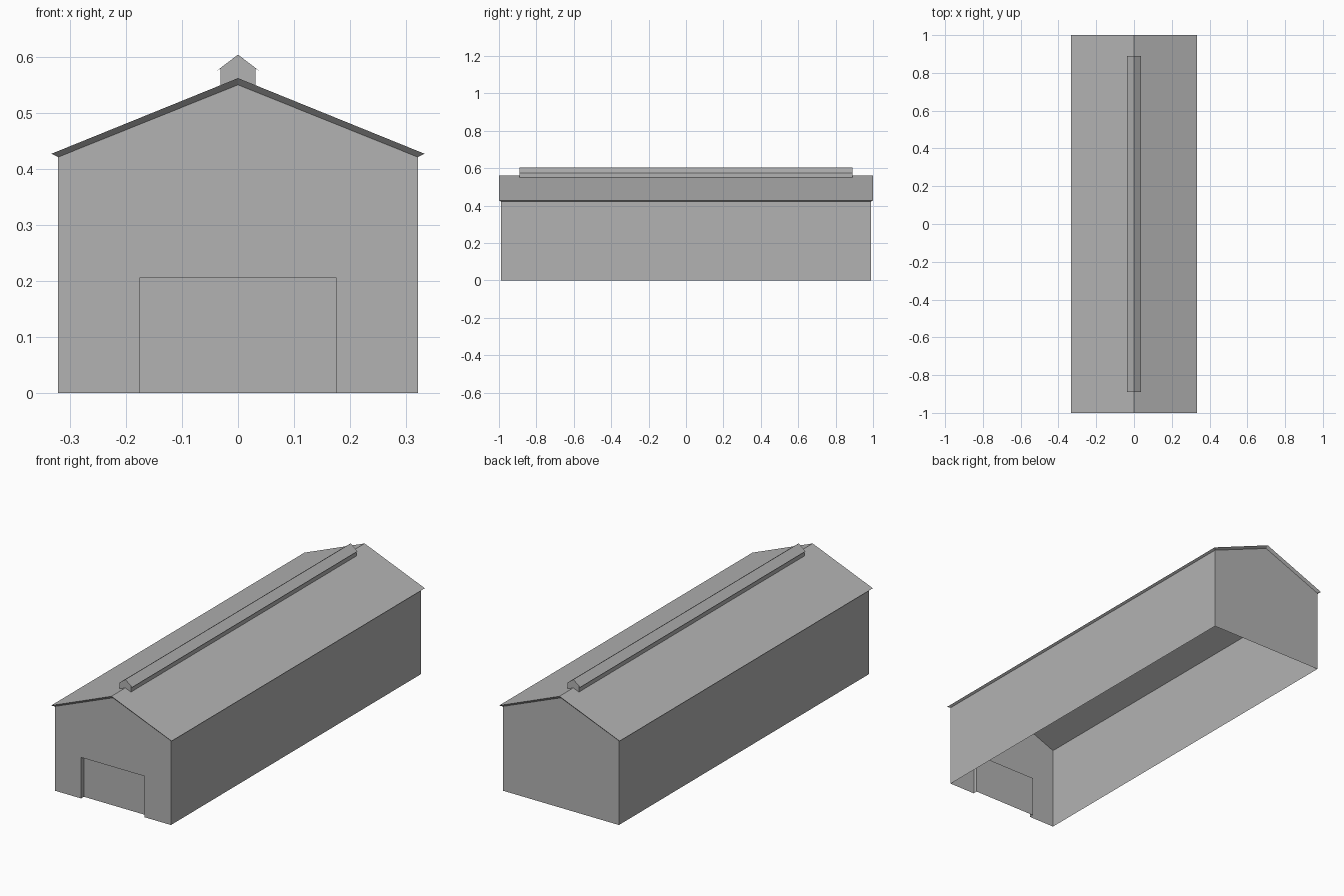
import bpy
import bmesh

if "Cube" in bpy.data.objects:
    bpy.data.objects.remove(bpy.data.objects["Cube"], do_unlink=True)

GREY = (0.45, 0.45, 0.45, 1)
grey = bpy.data.materials.new("plain grey")
grey.use_nodes = True
grey.diffuse_color = GREY
grey.node_tree.nodes["Principled BSDF"].inputs["Base Color"].default_value = GREY


def build(name, faces):
    """Make an object from a list of faces, welding shared corners."""
    bm = bmesh.new()
    for pts in faces:
        bm.faces.new([bm.verts.new(p) for p in pts])
    bmesh.ops.remove_doubles(bm, verts=bm.verts, dist=0.0001)
    bmesh.ops.recalc_face_normals(bm, faces=bm.faces)
    mesh = bpy.data.meshes.new(name)
    bm.to_mesh(mesh)
    bm.free()
    mesh.materials.append(grey)
    obj = bpy.data.objects.new(name, mesh)
    bpy.context.collection.objects.link(obj)
    return obj


def at_y(profile, y):
    return [(x, y, z) for x, z in profile]


def strips(a, b, closed=False):
    """Quads joining two matching rows of points."""
    n = len(a)
    return [[a[i], a[(i + 1) % n], b[(i + 1) % n], b[i]]
            for i in range(n if closed else n - 1)]


# Main dimensions
half_w, half_l = 0.321, 0.988
eave_z, ridge_z = 0.421, 0.55
door_w, door_h, recess = 0.176, 0.205, 0.022

# Walls: open-bottomed shell with a recessed doorway in the front gable
gable = [(-half_w, 0), (-half_w, eave_z), (0, ridge_z),
         (half_w, eave_z), (half_w, 0)]
opening = [(door_w, 0), (door_w, door_h), (-door_w, door_h), (-door_w, 0)]
faces = [at_y(gable + opening, -half_l), at_y(gable, half_l)]
for s in (-1, 1):
    x = s * half_w
    faces.append([(x, -half_l, 0), (x, half_l, 0),
                  (x, half_l, eave_z), (x, -half_l, eave_z)])
inner = at_y(opening, -half_l + recess)
faces += strips(at_y(opening, -half_l), inner)
build("walls", faces)

# Large door set back in the doorway
build("door", [inner[::-1]])

# Main roof: thin slab whose edges flare out past the walls
under = [(-half_w, eave_z), (0, ridge_z), (half_w, eave_z)]
over = [(-0.333, 0.427), (0, 0.562), (0.333, 0.427)]
uf, ub = at_y(under, -half_l), at_y(under, half_l)
of, ob = at_y(over, -1), at_y(over, 1)
faces = strips(uf, ub) + strips(of, ob) + strips(uf, of) + strips(ub, ob)
for i in (0, 2):
    faces.append([uf[i], ub[i], ob[i], of[i]])
build("roof", faces)

# Ridge vent: long narrow box with its own small gabled cap
vent = [(0, 0.56), (0.031, 0.548), (0.031, 0.579), (0.038, 0.575), (0, 0.604),
        (-0.038, 0.575), (-0.031, 0.579), (-0.031, 0.548)]
vf, vb = at_y(vent, -0.89), at_y(vent, 0.89)
build("ridge_vent", [vf, vb] + strips(vf, vb, closed=True))
